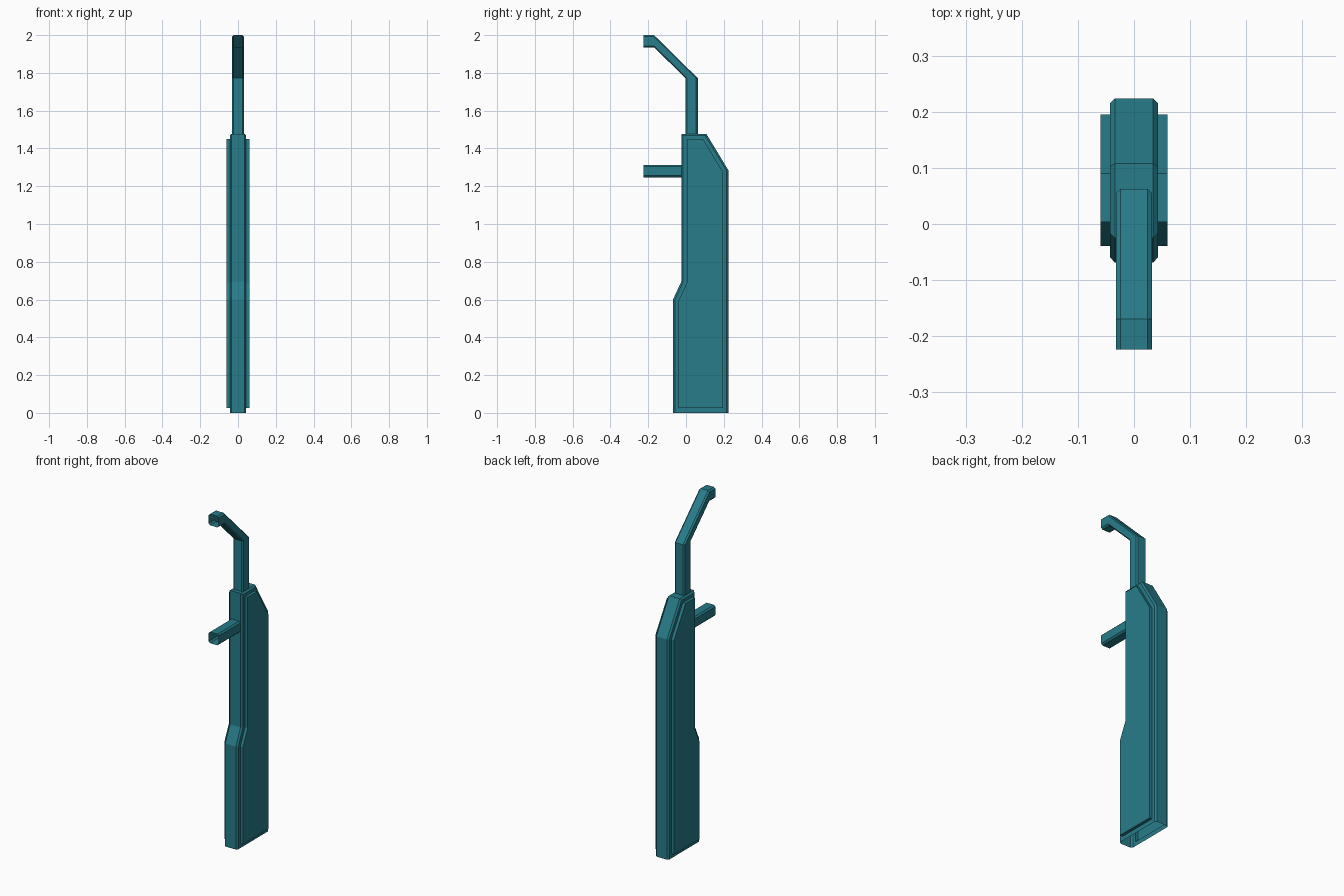
import bpy, bmesh

if "Cube" in bpy.data.objects:
    bpy.data.objects.remove(bpy.data.objects["Cube"])

teal = bpy.data.materials.new("teal_paint")
teal.diffuse_color = (0.02, 0.2, 0.25, 1)
teal.use_nodes = True
teal.node_tree.nodes["Principled BSDF"].inputs["Base Color"].default_value = teal.diffuse_color


def loft(name, rings, cap_ends=False, open_sides=()):
    """Bridge equal-length point rings; open_sides = (ring, segment) pairs left open."""
    bm = bmesh.new()
    vs = [[bm.verts.new(p) for p in ring] for ring in rings]
    n = len(rings[0])
    for r in range(len(vs) - 1):
        for i in range(n):
            if (r, i) not in open_sides:
                j = (i + 1) % n
                bm.faces.new((vs[r][i], vs[r][j], vs[r + 1][j], vs[r + 1][i]))
    if cap_ends:
        bm.faces.new(vs[0])
        bm.faces.new(vs[-1])
    bmesh.ops.recalc_face_normals(bm, faces=bm.faces)
    me = bpy.data.meshes.new(name)
    bm.to_mesh(me)
    bm.free()
    me.materials.append(teal)
    ob = bpy.data.objects.new(name, me)
    bpy.context.collection.objects.link(ob)
    return ob


# Body side profiles (y, z): outer rim, chamfered edge, raised side panel
outer = [(-.069, 0), (.224, 0), (.224, 1.285), (.108, 1.477), (-.025, 1.477), (-.025, .695), (-.069, .6)]
edge = [(-.059, 0), (.215, 0), (.215, 1.282), (.102, 1.468), (-.016, 1.468), (-.016, .693), (-.059, .598)]
panel = [(-.039, .026), (.195, .026), (.195, 1.277), (.09, 1.45), (.004, 1.45), (.004, .688), (-.039, .594)]

half = [(.034, outer), (.043, edge), (.043, panel), (.06, panel)]
layers = [(-x, p) for x, p in reversed(half)] + half
# Underside is open between the two chamfered edges
loft("body", [[(x, y, z) for y, z in p] for x, p in layers], True,
     open_sides={(2, 0), (3, 0), (4, 0)})

# Chamfered square tube section
H, C = .0325, .024
SECTION = [(H, -C), (H, C), (C, H), (-C, H), (-H, C), (-H, -C), (-C, -H), (C, -H)]


def tube(name, stations):
    """Open tube; each station is (y, z, axis), axis naming the section's second direction."""
    return loft(name, [[(u, y + v, z) if axis == "y" else (u, y, z + v) for u, v in SECTION]
                       for y, z, axis in stations])


# Bent upper arm and straight lower arm
tube("upper_arm", [(.03, 1.477, "y"), (.03, 1.772, "y"), (-.169, 1.9675, "z"), (-.224, 1.9675, "z")])
tube("lower_arm", [(-.025, 1.28, "z"), (-.224, 1.28, "z")])
